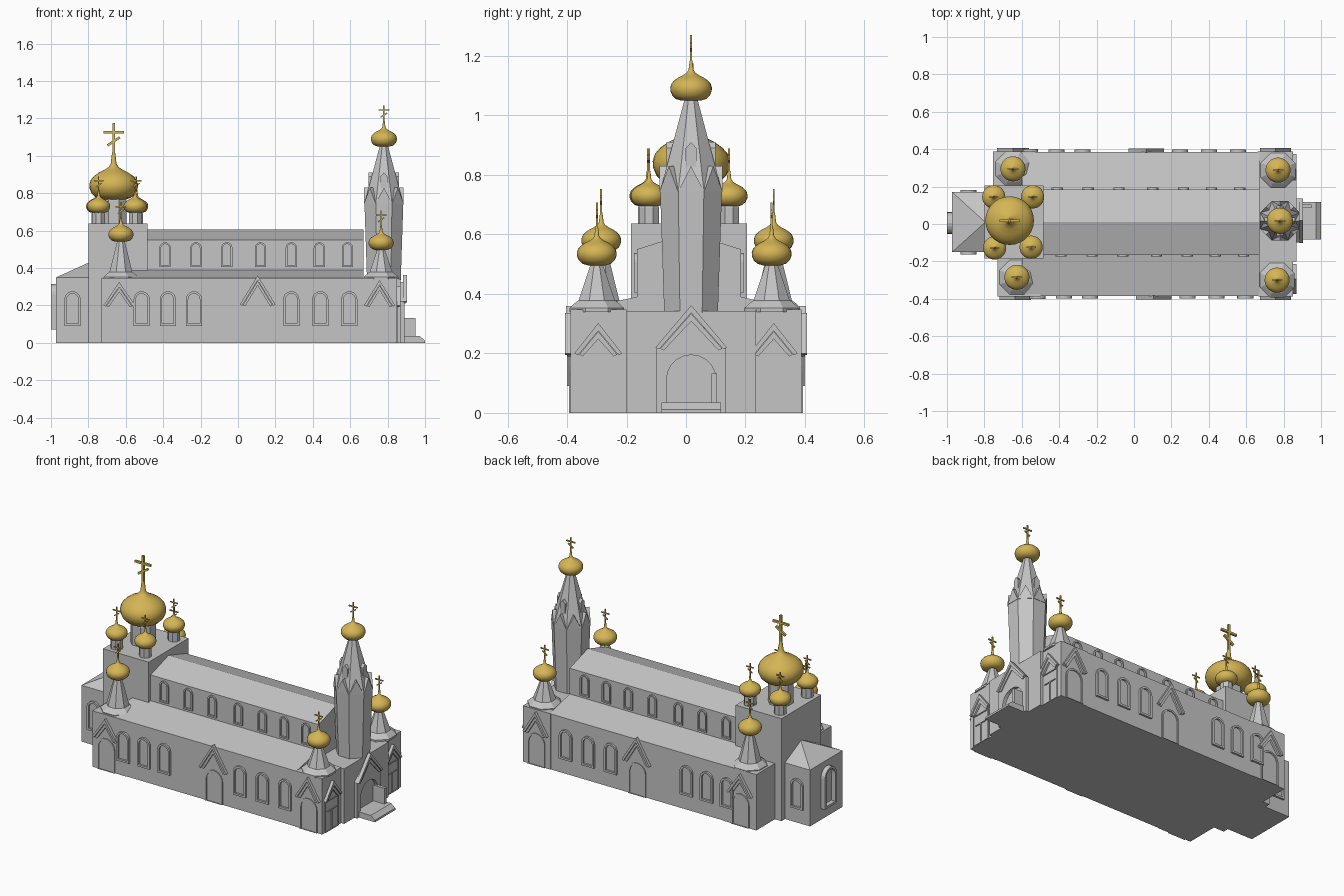
import bpy, bmesh, math
from mathutils import Vector, Matrix

if "Cube" in bpy.data.objects:
    bpy.data.objects.remove(bpy.data.objects["Cube"])

def material(name, col):
    m = bpy.data.materials.new(name)
    m.diffuse_color = (*col, 1)
    m.use_nodes = True
    m.node_tree.nodes["Principled BSDF"].inputs["Base Color"].default_value = m.diffuse_color
    return m

STONE = material("grey_stone", (0.56, 0.56, 0.56))
GOLD = material("gold", (0.66, 0.46, 0.09))

def finish(name, bm, mat, smooth=False):
    bmesh.ops.recalc_face_normals(bm, faces=bm.faces[:])
    me = bpy.data.meshes.new(name)
    bm.to_mesh(me)
    bm.free()
    me.materials.append(mat)
    ob = bpy.data.objects.new(name, me)
    bpy.context.collection.objects.link(ob)
    if smooth:
        bpy.ops.object.select_all(action='DESELECT')
        ob.select_set(True)
        bpy.context.view_layer.objects.active = ob
        bpy.ops.object.shade_smooth_by_angle(angle=math.radians(40))
    return ob

def box(bm, x0, x1, y0, y1, z0, z1, mat=None):
    m = Matrix.Translation(((x0+x1)/2, (y0+y1)/2, (z0+z1)/2)) @ Matrix.Diagonal((x1-x0, y1-y0, z1-z0, 1))
    bmesh.ops.create_cube(bm, size=1, matrix=(mat or Matrix()) @ m)

def prism(bm, pts, f, d0, d1):
    """Extrude a flat outline (u, v) between depths d0 and d1, placed by f."""
    a = [bm.verts.new(f(u, v, d0)) for u, v in pts]
    b = [bm.verts.new(f(u, v, d1)) for u, v in pts]
    n = len(pts)
    bm.faces.new(a)
    bm.faces.new(b[::-1])
    for i in range(n):
        j = (i+1) % n
        bm.faces.new((a[i], a[j], b[j], b[i]))

def ring(bm, outer, inner, f, d0, d1):
    loops = [[bm.verts.new(f(u, v, d)) for u, v in pts]
             for pts, d in ((outer, d0), (outer, d1), (inner, d1), (inner, d0))]
    n = len(outer)
    for k in range(4):
        a, b = loops[k], loops[(k+1) % 4]
        for i in range(n):
            j = (i+1) % n
            bm.faces.new((a[i], a[j], b[j], b[i]))

def wall(side, p):
    """Map (along, up, out) onto a wall standing at position p."""
    return {'front': lambda u, v, d: (u, p-d, v), 'back': lambda u, v, d: (u, p+d, v),
            'east': lambda u, v, d: (p+d, u, v), 'west': lambda u, v, d: (p-d, u, v)}[side]

def arch(u, hw, z0, z1, n=10):
    arc = [(u-hw*math.cos(math.pi*i/n), z1-hw+hw*math.sin(math.pi*i/n)) for i in range(n+1)]
    return [(u-hw, z0)] + arc + [(u+hw, z0)]

def window(bm, f, u, hw, z0, z1, w=0.012, d=0.012):
    ring(bm, arch(u, hw, z0, z1), arch(u, hw-w, z0+w, z1-w), f, -0.004, d)

def gable(bm, f, u, hw, z0, z1, door=True):
    """Nested chevrons over an arched doorway."""
    for k, d in ((0, 0.018), (1, 0.011)):
        h, t = hw-0.016*k, 0.026
        zt, zb = z1-0.028*k, z0-0.004*k
        prism(bm, [(u-h, zb), (u, zt), (u+h, zb), (u+h-0.012, zb-0.006), (u, zt-t), (u-h+0.012, zb-0.006)], f, -0.004, d)
    if door:
        ring(bm, arch(u, 0.06, 0, 0.2), arch(u, 0.05, 0.002, 0.19), f, -0.004, 0.006)

def lathe(bm, profile, cx, cy, n, turn=0.0):
    rings = [[bm.verts.new((cx+r*math.cos(turn+2*math.pi*i/n), cy+r*math.sin(turn+2*math.pi*i/n), z))
              for i in range(n)] for r, z in profile]
    for a, b in zip(rings, rings[1:]):
        for i in range(n):
            j = (i+1) % n
            bm.faces.new((a[i], a[j], b[j], b[i]))
    bm.faces.new(rings[0][::-1])
    bm.faces.new(rings[-1])

ONION = [(.45, -.58), (.72, -.5), (.9, -.33), (.99, -.12), (1, .05), (.94, .24), (.8, .4),
         (.6, .54), (.38, .65), (.2, .77), (.12, .9), (.08, 1.25), (.05, 1.4)]

def onion(name, x, y, z, r):
    bm = bmesh.new()
    lathe(bm, [(a*r, z+b*r) for a, b in ONION], x, y, 28)
    finish(name, bm, GOLD, True)
    bm = bmesh.new()
    t = 0.05*r
    box(bm, x-t, x+t, y-t, y+t, z+1.2*r, z+2.57*r)
    box(bm, x-.42*r, x+.42*r, y-t, y+t, z+2.2*r-t, z+2.2*r+t)
    m = Matrix.Translation((x, y, z+1.82*r)) @ Matrix.Rotation(math.radians(-33), 4, 'Y')
    box(bm, -.3*r, .3*r, -t, t, -t, t, m)
    finish(name + "_cross", bm, GOLD)

E = math.pi/8  # turns an octagon flat side outward
along_x = lambda u, v, d: (d, u, v)

# Nave: clerestory above two lean-to aisles
bm = bmesh.new()
prism(bm, [(-.385, 0), (.385, 0), (.385, .345), (.185, .39), (.185, .55), (.01, .605),
           (-.165, .55), (-.165, .39), (-.385, .345)], along_x, -.6, .67)
finish("nave", bm, STONE)

# Sanctuary block and transepts
bm = bmesh.new()
box(bm, -.8, -.485, -.185, .205, 0, .637)
finish("sanctuary_block", bm, STONE)
bm = bmesh.new()
box(bm, -.73, -.5, -.388, 0, 0, .347)
box(bm, -.755, -.53, 0, .388, 0, .347)
finish("transepts", bm, STONE)

# Apse with hipped roof
bm = bmesh.new()
for x in (-.972, -.78):
    for y in (-.15, .17):
        for z in (0, .35):
            bm.verts.new((x, y, z))
bm.verts.new((-.795, .01, .43))
bm.verts.new((-.78, .01, .43))
bmesh.ops.convex_hull(bm, input=bm.verts[:])
finish("apse", bm, STONE)

# West facade with corner blocks
bm = bmesh.new()
box(bm, .665, .85, -.388, -.2, 0, .347)
box(bm, .66, .85, .235, .388, 0, .347)
box(bm, .65, .87, -.2, .235, 0, .342)
finish("entrance_block", bm, STONE)

# Entrance porch, gable and steps
bm = bmesh.new()
f = wall('east', .87)
prism(bm, [(-.1, 0)] + arch(.0175, .083, 0, .195) + [(.135, 0), (.135, .22), (.0175, .325), (-.1, .22)], f, -.005, .02)
gable(bm, wall('east', .885), .0175, .12, .22, .362, False)
finish("porch", bm, STONE)
bm = bmesh.new()
prism(bm, [(.865, 0), (1, 0), (1, .012), (.972, .035), (.865, .035)], lambda u, v, d: (u, d, v), -.083, .117)
box(bm, .865, .948, .085, .105, .03, .133)
finish("steps", bm, STONE)

# Windows and gables on the long sides
wins, gabs = bmesh.new(), bmesh.new()
for side, s, dx in (('front', -1, 0), ('back', 1, -.04)):
    f = wall(side, s*.385)
    for x in (-.515, -.375, -.235, .285, .44, .595):
        ff = wall(side, s*.388) if x < -.5 else f
        window(wins, ff, x+dx, .043, .09, .275)
    f2 = wall(side, -.165 if s < 0 else .185)
    for x in (-.39, -.225, -.06, .12, .285, .435, .585):
        window(wins, f2, x+dx/2, .03, .405, .537, .009, .01)
    window(wins, wall(side, -.15 if s < 0 else .17), -.885, .043, .09, .275)
    gable(gabs, f, .105+dx, .095, .205, .36)
    fc = wall(side, s*.388)
    gable(gabs, fc, -.635 if s < 0 else -.647, .085, .2, .325)
    gable(gabs, fc, .757, .083, .2, .335)
    # narrow doors on the entrance end
    u = -.295 if s < 0 else .295
    fe = wall('east', .85)
    gable(gabs, fe, u, .08, .2, .302, False)
    ring(gabs, [(u-.065, 0), (u-.065, .19), (u+.065, .19), (u+.065, 0)],
         [(u-.06, .004), (u-.06, .185), (u+.06, .185), (u+.06, .004)], fe, -.004, .005)
    prism(gabs, [(u-.045, .122), (u+.045, .122), (u+.045, .127), (u-.045, .127)], fe, -.004, .005)
    prism(gabs, [(u-.003, 0), (u+.003, 0), (u+.003, .122), (u-.003, .122)], fe, -.004, .005)
window(wins, wall('west', .0-.972), .005, .058, .07, .315, .014, .028)
finish("window_frames", wins, STONE)
finish("gables_and_doors", gabs, STONE)

# Bell tower with tented roof
TX, TY = .78, .017
k = 1/math.cos(E)
bm = bmesh.new()
lathe(bm, [(.09*k, .33), (.104*k, .75), (.1*k, .76), (.02*k, 1.06)], TX, TY, 8, E)
finish("bell_tower", bm, STONE)
bm = bmesh.new()
for i in range(8):
    c, s = math.cos(i*math.pi/4), math.sin(i*math.pi/4)
    f = lambda u, v, d: (TX+d*c-u*s, TY+d*s+u*c, v)
    prism(bm, [(-.043, .745), (.043, .745), (0, .83)], f, .06, .106)
    if i % 2 == 0:
        prism(bm, [(-.018, .8), (.018, .8), (.018, .89), (0, .91), (-.018, .89)], f, .03, .082)
finish("tower_dormers", bm, STONE)
onion("bell_tower_dome", TX, TY, 1.09, .07)

# Corner spires
for i, (x, y, z) in enumerate([(-.626, -.285, .58), (-.647, .295, .58), (.765, -.3, .535), (.77, .288, .535)]):
    bm = bmesh.new()
    lathe(bm, [(.1, .34), (.1, .352), (.076, .372), (.066, .378), (.02, z-.03)], x, y, 8, E)
    finish(f"corner_spire_{i+1}", bm, STONE)
    onion(f"corner_dome_{i+1}", x, y, z, .067)

# Main dome and four small domes on the sanctuary
bm = bmesh.new()
lathe(bm, [(.074, .63), (.074, .76), (.06, .78)], -.665, .018, 8, E)
small = [(-.75, .145), (-.542, .145), (-.745, -.128), (-.55, -.124)]
for x, y in small:
    lathe(bm, [(.036, .63), (.036, .69), (.028, .71)], x, y, 8, E)
finish("dome_drums", bm, STONE)
onion("main_dome", -.665, .018, .84, .13)
for i, (x, y) in enumerate(small):
    onion(f"small_dome_{i+1}", x, y, .73, .062)
